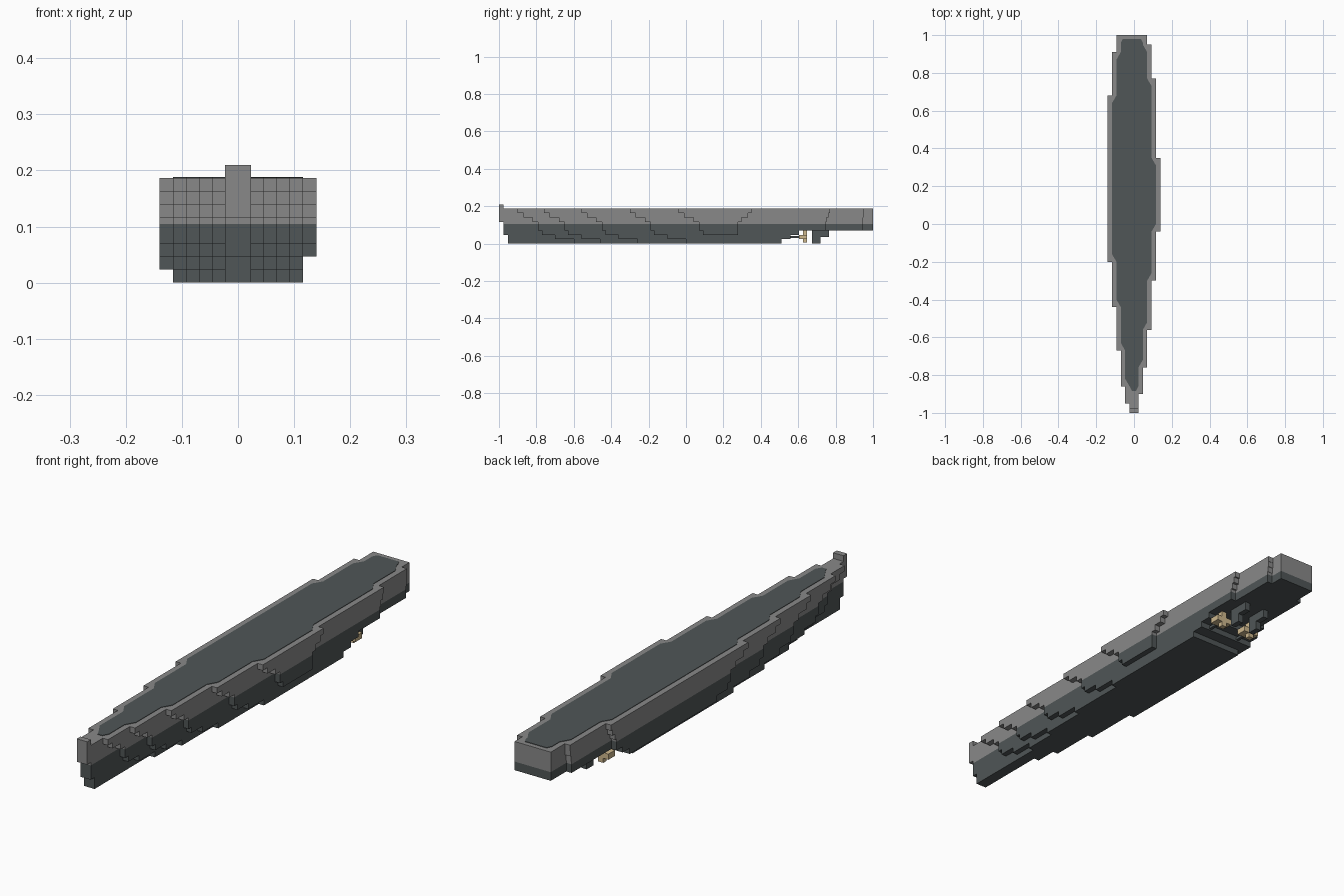
import bpy, bmesh

old = bpy.data.objects.get("Cube")
if old:
    bpy.data.objects.remove(old, do_unlink=True)

V = 2 / 86  # block size


def material(name, rgb):
    m = bpy.data.materials.new(name)
    m.use_nodes = True
    m.diffuse_color = (*rgb, 1)
    bsdf = m.node_tree.nodes["Principled BSDF"]
    bsdf.inputs["Base Color"].default_value = (*rgb, 1)
    bsdf.inputs["Roughness"].default_value = 0.9
    return m


GREY = material("hull_grey", (0.25, 0.25, 0.25))
DARK = material("dark_slate", (0.08, 0.093, 0.095))
BRASS = material("pale_brass", (0.62, 0.48, 0.27))


def prism(name, outline, z0, z1, mat):
    """Extrude a flat outline between two heights."""
    pts = []
    for p in outline:
        if not pts or p != pts[-1]:
            pts.append(p)
    if pts[0] == pts[-1]:
        pts.pop()
    bm = bmesh.new()
    face = bm.faces.new([bm.verts.new((x, y, z0)) for x, y in pts])
    up = bmesh.ops.extrude_face_region(bm, geom=[face])
    for g in up["geom"]:
        if isinstance(g, bmesh.types.BMVert):
            g.co.z = z1
    bmesh.ops.recalc_face_normals(bm, faces=bm.faces)
    mesh = bpy.data.meshes.new(name)
    bm.to_mesh(mesh)
    bm.free()
    mesh.materials.append(mat)
    obj = bpy.data.objects.new(name, mesh)
    bpy.context.collection.objects.link(obj)
    return obj


def box(name, x0, x1, y0, y1, z0, z1, mat):
    return prism(name, [(x0, y0), (x1, y0), (x1, y1), (x0, y1)], z0, z1, mat)


# Where each one-block-wide strip starts and ends, counted out from the keel
STARTS = {1: [-1, -0.9, -0.76, -0.56, -0.3, -0.04],
          -1: [-1, -0.95, -0.86, -0.67, -0.44, -0.2]}
ENDS = {1: [1, 1, 1, 0.95, 0.77, 0.35],
        -1: [1, 1, 1, 1, 0.91, 0.68]}


def side(sign, shift, stem, cap, stern):
    """Stepped half outline from bow to stern."""
    pts = []
    starts = [stem] + [max(stem, s + shift) for s in STARTS[sign][1:]]
    ends = [min(stern, e - (1 - e) * min(shift, 0.11)) for e in ENDS[sign]]
    for w in range(cap):
        pts += [(sign * w * V, starts[w]), (sign * (w + 1) * V, starts[w])]
    for w in reversed(range(cap)):
        pts += [(sign * (w + 1) * V, ends[w]), (sign * w * V, ends[w])]
    return pts


# Hull layers: bottom, top (blocks), bow shift, stem y, caps (+x, -x), stern y, colour
LAYERS = [
    (0, 1, 0.30, -0.953, 5, 5, 0.51, DARK),
    (1, 2, 0.20, -0.953, 5, 6, 0.56, DARK),
    (2, 3, 0.13, -0.977, 6, 6, 0.605, DARK),
    (3, 4.5, 0.11, -0.977, 6, 6, 1, DARK),
    (4.5, 5, 0.11, -0.977, 6, 6, 1, GREY),
    (5, 6, 0.08, -1, 6, 6, 1, GREY),
    (6, 7, 0.03, -1, 6, 6, 1, GREY),
    (7, 8, 0, -1, 6, 6, 1, GREY),
]
for i, (b, t, shift, stem, cap_l, cap_r, stern, mat) in enumerate(LAYERS):
    outline = side(1, shift, stem, cap_l, stern)
    outline += reversed(side(-1, shift, stem, cap_r, stern))
    prism(f"hull_layer_{i + 1}", outline, b * V, t * V, mat)

# Raised bow post
box("bow_post", -V, V, -1, -1 + V, 8 * V, 9 * V, GREY)


# Dark deck inlay, one block inside the rim with bevelled jogs
def deck_side(sign):
    pts = [(sign * 0.01, -0.885), (sign * V, -0.86)]
    for w in range(2, 6):
        s = STARTS[sign][w]
        pts += [(sign * (w - 1) * V, s), (sign * w * V, s + 0.04)]
    for w in range(5, 1, -1):
        e = ENDS[sign][w]
        if e < 1:
            pts += [(sign * w * V, e - 0.04), (sign * (w - 1) * V, e)]
        else:
            pts += [(sign * w * V, 0.96), (sign * (w * V - 0.01), 0.98)]
            break
    return pts


prism("deck", deck_side(1) + list(reversed(deck_side(-1))),
      8 * V - 0.003, 8 * V + 0.002, DARK)

# Rudders, shafts and propellers under the stern
for sign, label in ((1, "left"), (-1, "right")):
    x = sign * 2 * V
    box(f"{label}_rudder_top", x - V / 2, x + V / 2, 0.675, 0.765, 1.5 * V, 3 * V, DARK)
    box(f"{label}_rudder_blade", x - V / 2, x + V / 2, 0.675, 0.72, 0, 1.5 * V, DARK)
    x = sign * 3 * V
    box(f"{label}_shaft", x - V / 4, x + V / 4, 0.5, 0.62, 1.25 * V, 1.75 * V, DARK)
    box(f"{label}_propeller_bar", x - 1.5 * V, x + 1.5 * V, 0.605, 0.647, V, 2 * V, BRASS)
    box(f"{label}_propeller_blade", x - V / 2, x + V / 2, 0.625, 0.647, 0.2 * V, 3 * V, BRASS)
